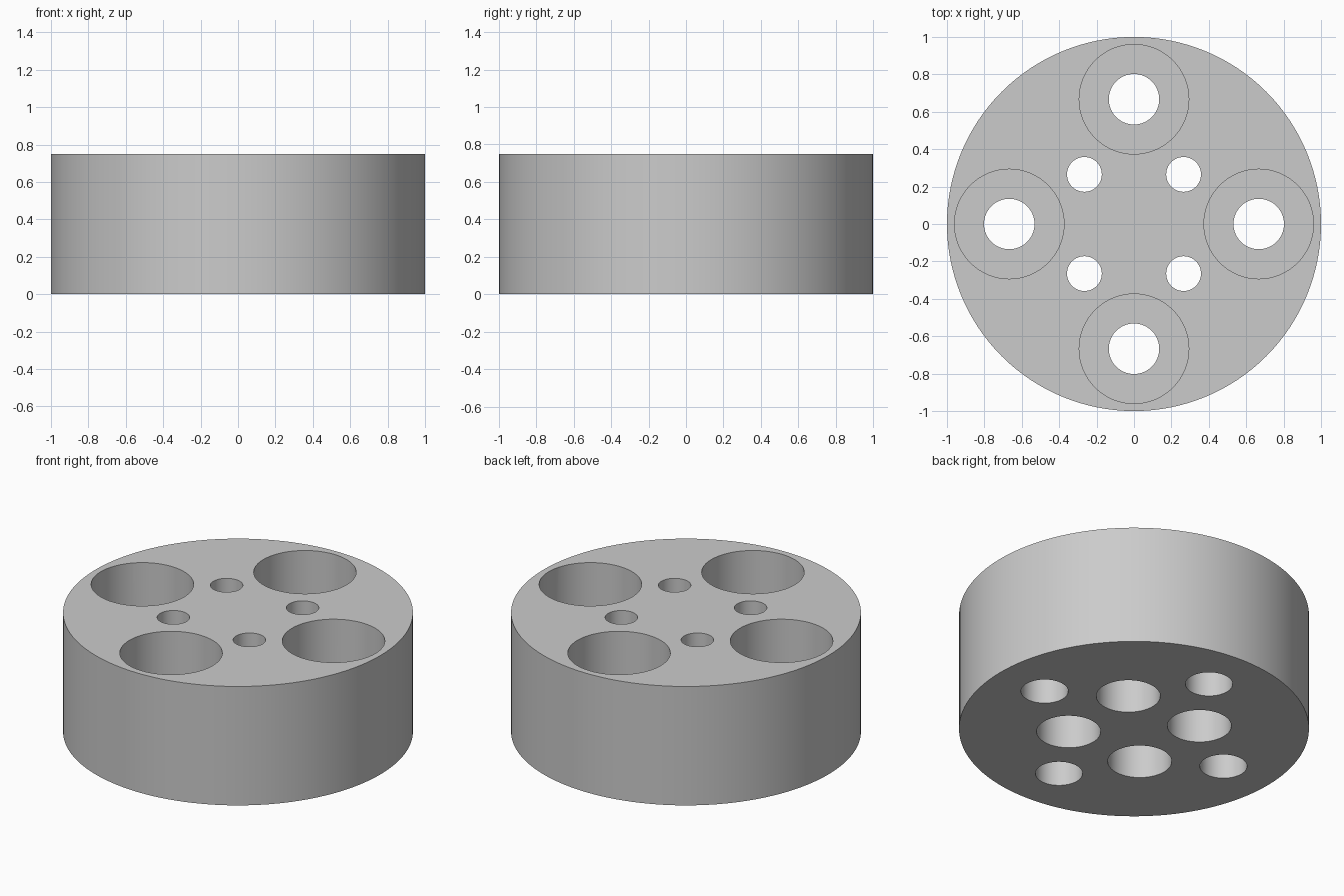
import bpy
from math import cos, sin, pi

cube = bpy.data.objects.get("Cube")
if cube:
    bpy.data.objects.remove(cube, do_unlink=True)

HEIGHT = 0.75
OVER = 0.1          # cutters reach this far past the faces
BORE_DEPTH = 0.4    # depth of the counterbores


def cylinder(name, radius, z0, z1, x=0, y=0, sides=64):
    bpy.ops.mesh.primitive_cylinder_add(
        vertices=sides, radius=radius, depth=z1 - z0,
        location=(x, y, (z0 + z1) / 2))
    obj = bpy.context.object
    obj.name = name
    return obj


def cut(target, cutter):
    mod = target.modifiers.new(cutter.name, 'BOOLEAN')
    mod.operation = 'DIFFERENCE'
    mod.solver = 'EXACT'
    mod.object = cutter
    bpy.context.view_layer.objects.active = target
    bpy.ops.object.modifier_apply(modifier=mod.name)
    bpy.data.objects.remove(cutter, do_unlink=True)


# Plain grey metal
grey = bpy.data.materials.new("grey_metal")
grey.use_nodes = True
colour = (0.6, 0.6, 0.6, 1)
grey.diffuse_color = colour
grey.node_tree.nodes["Principled BSDF"].inputs["Base Color"].default_value = colour

# Round body
body = cylinder("spacer_disc", 1, 0, HEIGHT, sides=128)
body.data.materials.append(grey)

for i in range(4):
    # Outer bolt holes, counterbored from the top
    a = i * pi / 2
    x, y = 0.667 * cos(a), 0.667 * sin(a)
    cut(body, cylinder("outer_hole", 0.135, -OVER, HEIGHT + OVER, x, y))
    cut(body, cylinder("outer_bore", 0.293, HEIGHT - BORE_DEPTH, HEIGHT + OVER, x, y))

    # Inner bolt holes, counterbored from below
    a += pi / 4
    x, y = 0.375 * cos(a), 0.375 * sin(a)
    cut(body, cylinder("inner_hole", 0.093, -OVER, HEIGHT + OVER, x, y))
    cut(body, cylinder("inner_bore", 0.183, -OVER, BORE_DEPTH, x, y))

# Smooth walls with crisp rims
bpy.ops.object.select_all(action='DESELECT')
body.select_set(True)
bpy.context.view_layer.objects.active = body
bpy.ops.object.shade_smooth_by_angle()
